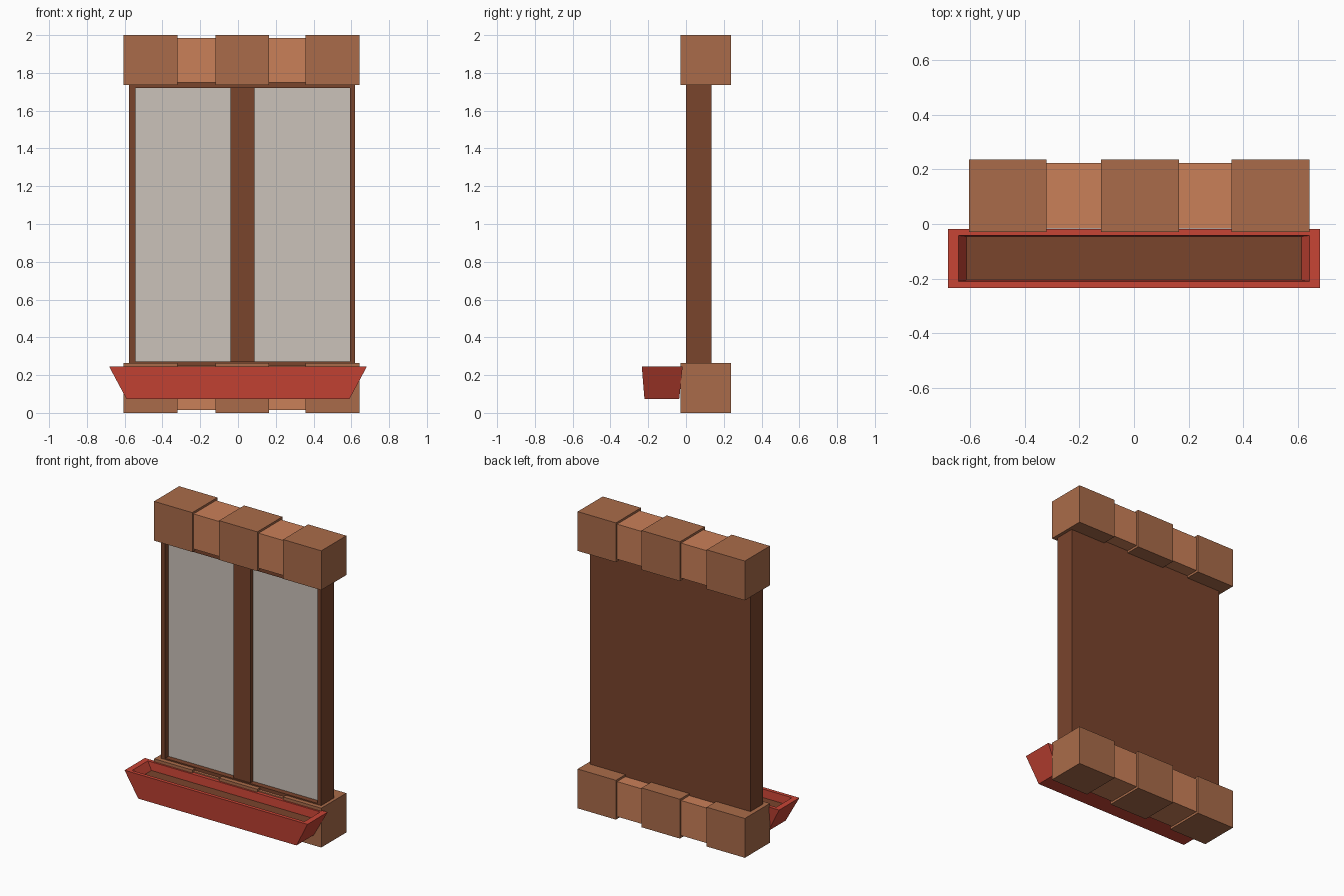
import bpy, bmesh

if "Cube" in bpy.data.objects:
    bpy.data.objects.remove(bpy.data.objects["Cube"])


def material(name, rgb):
    m = bpy.data.materials.new(name)
    m.diffuse_color = tuple((c / 255) ** 2.2 for c in rgb) + (1,)
    m.use_nodes = True
    m.node_tree.nodes["Principled BSDF"].inputs["Base Color"].default_value = m.diffuse_color
    return m


BRICK = material("brick_brown", (168, 107, 75))
LIGHT = material("brick_light", (201, 127, 89))
WOOD = material("dark_wood", (121, 70, 48))
PANE = material("pane", (202, 193, 184))
RED = material("planter_red", (198, 70, 56))


def loft(name, rects, mat, axis="z", cap_end=True):
    """Bridge rectangles (u0, u1, v0, v1, level) stacked along an axis."""
    bm = bmesh.new()
    loops = []
    for u0, u1, v0, v1, w in rects:
        pts = [(u0, v0), (u1, v0), (u1, v1), (u0, v1)]
        loops.append([bm.verts.new((u, v, w) if axis == "z" else (u, w, v)) for u, v in pts])
    for a, b in zip(loops, loops[1:]):
        for i in range(4):
            j = (i + 1) % 4
            bm.faces.new((a[i], a[j], b[j], b[i]))
    bm.faces.new(loops[0][::-1])
    if cap_end:
        bm.faces.new(loops[-1])
    bmesh.ops.recalc_face_normals(bm, faces=bm.faces)
    mesh = bpy.data.meshes.new(name)
    bm.to_mesh(mesh)
    bm.free()
    mesh.materials.append(mat)
    ob = bpy.data.objects.new(name, mesh)
    bpy.context.collection.objects.link(ob)
    return ob


def box(name, x, y, z, mat):
    return loft(name, [(*x, *y, z[0]), (*x, *y, z[1])], mat)


# Brick courses below and above the window
for row, z0 in (("sill", 0), ("lintel", 1.735)):
    for i, x in enumerate((-0.605, -0.12, 0.357)):
        box(f"{row}_large_brick_{i + 1}", (x, x + 0.285), (-0.03, 0.237), (z0, z0 + 0.265), BRICK)
    for i, x in enumerate(((-0.32, -0.12), (0.165, 0.357))):
        box(f"{row}_small_brick_{i + 1}", x, (-0.016, 0.223), (z0 + 0.015, z0 + 0.251), LIGHT)

# Window frame with a recessed front
opening = (-0.543, 0.593, 0.273, 1.72)
outside = (-0.576, 0.62, 0.24, 1.755)
loft("window_frame",
     [(*outside, 0.136), (*outside, 0), (*opening, 0), (*opening, 0.05)], WOOD, axis="y")
box("window_mullion", (-0.04, 0.088), (0.008, 0.05), (0.273, 1.72), WOOD)

# Two panes
for side, x in (("left", (-0.543, -0.04)), ("right", (0.088, 0.593))):
    box(f"{side}_pane", x, (0.036, 0.05), (0.273, 1.72), PANE)

# Flared planter box with a hollow top, and its soil
loft("planter_box", [
    (-0.59, 0.59, -0.22, -0.036, 0.073),
    (-0.682, 0.682, -0.234, -0.018, 0.245),
    (-0.643, 0.643, -0.21, -0.042, 0.245),
    (-0.613, 0.613, -0.206, -0.046, 0.19)], RED, cap_end=False)
loft("planter_soil", [
    (-0.6, 0.6, -0.205, -0.047, 0.16),
    (-0.613, 0.613, -0.206, -0.046, 0.19)], WOOD)
